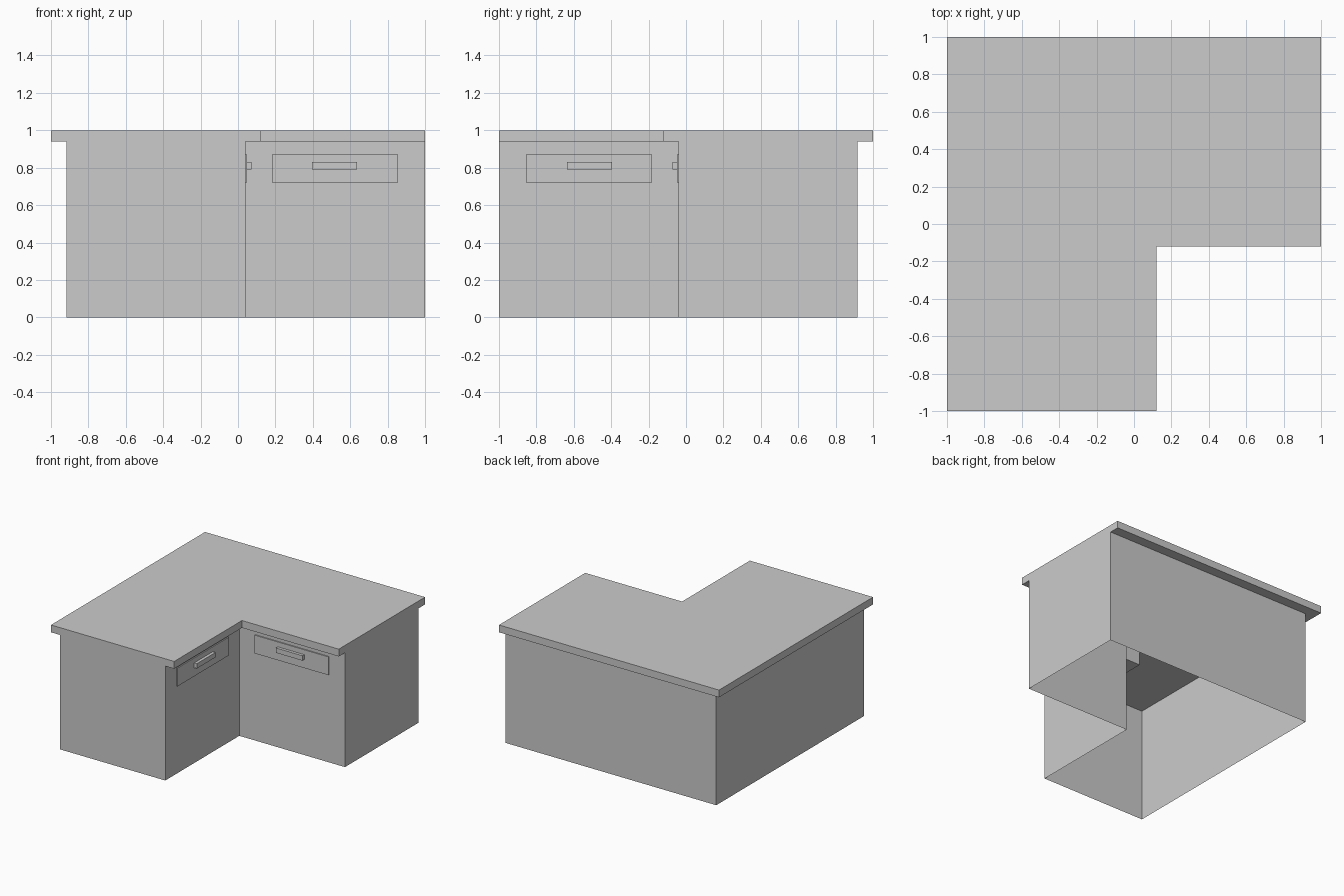
import bpy, bmesh
from mathutils import Vector

if "Cube" in bpy.data.objects:
    bpy.data.objects.remove(bpy.data.objects["Cube"])


def l_profile(x0, y1, inner):
    # L-shaped outline, counter-clockwise, notch at front right
    return [(x0, -1), (inner, -1), (inner, -inner), (1, -inner), (1, y1), (x0, y1)]


def extrude_outline(name, pts, z0, z1, capped):
    bm = bmesh.new()
    low = [bm.verts.new((x, y, z0)) for x, y in pts]
    high = [bm.verts.new((x, y, z1)) for x, y in pts]
    n = len(pts)
    for i in range(n):
        j = (i + 1) % n
        bm.faces.new((low[i], low[j], high[j], high[i]))
    if capped:
        bm.faces.new(high)
        bm.faces.new(low[::-1])
    return finish(name, bm)


def finish(name, bm):
    mesh = bpy.data.meshes.new(name)
    bm.to_mesh(mesh)
    bm.free()
    ob = bpy.data.objects.new(name, mesh)
    bpy.context.collection.objects.link(ob)
    return ob


def box(name, lo, hi, swap):
    # swap mirrors the box across the diagonal onto the other wing
    bm = bmesh.new()
    bmesh.ops.create_cube(bm, size=1)
    lo, hi = Vector(lo), Vector(hi)
    for v in bm.verts:
        p = Vector([lo[i] + (v.co[i] + 0.5) * (hi[i] - lo[i]) for i in range(3)])
        v.co = (-p.y, -p.x, p.z) if swap else p
    bmesh.ops.recalc_face_normals(bm, faces=bm.faces)
    return finish(name, bm)


# Worktop slab
extrude_outline("countertop", l_profile(-1, 1, 0.12), 0.94, 1.0, True)

# Cabinet walls, open underneath
extrude_outline("cabinet_walls", l_profile(-0.917, 0.917, 0.039), 0, 0.94, False)

# One drawer with a bar handle on each wing
for side, swap in (("right", False), ("left", True)):
    box(side + "_drawer", (0.183, -0.048, 0.72), (0.855, 0.21, 0.87), swap)
    box(side + "_handle", (0.395, -0.072, 0.79), (0.637, -0.046, 0.83), swap)
